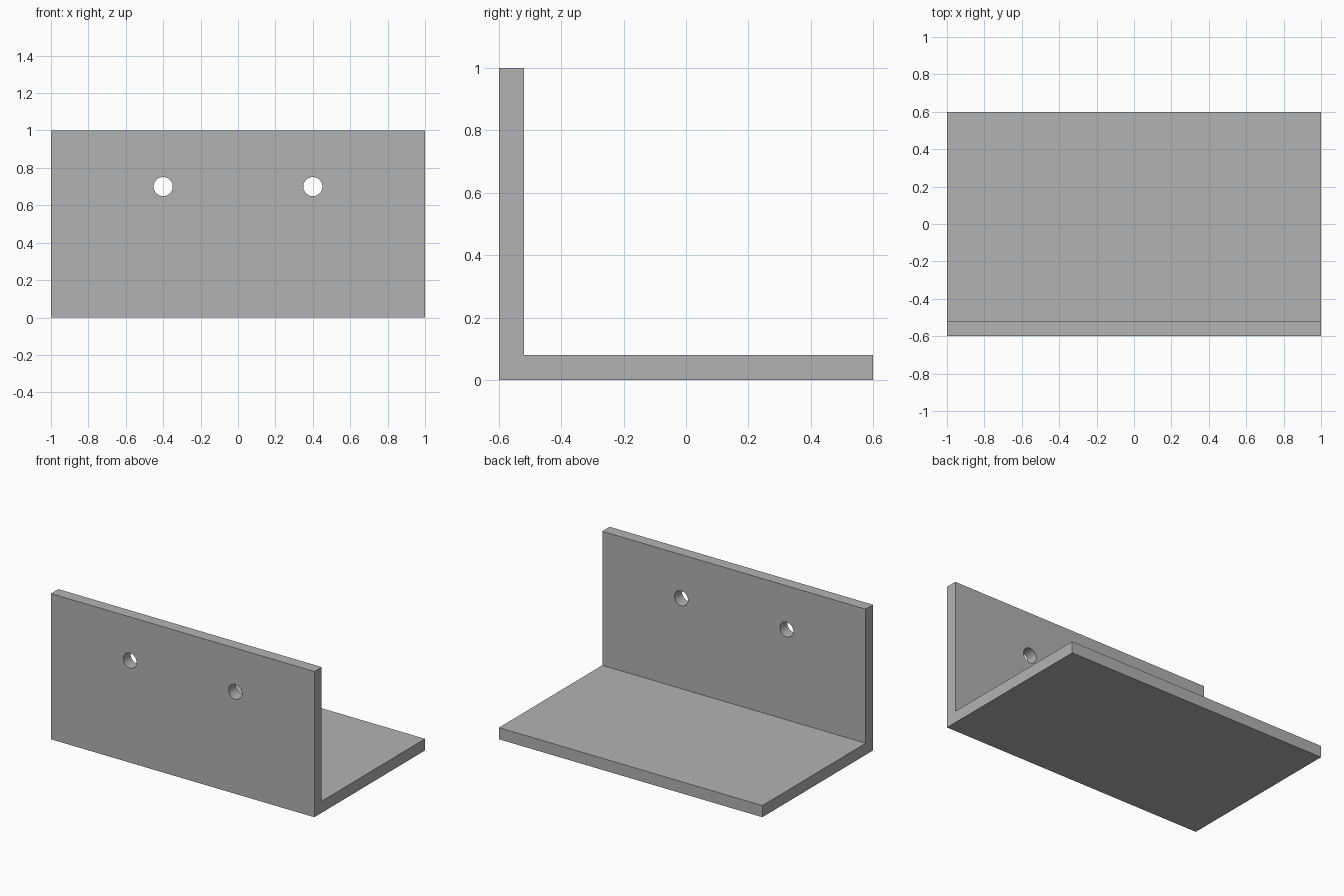
import bpy
import bmesh
import math

WIDTH, DEPTH, HEIGHT, THICK = 2.0, 1.2, 1.0, 0.08
HOLE_X, HOLE_Z, HOLE_RADIUS = 0.4, 0.7, 0.051

cube = bpy.data.objects.get("Cube")
if cube:
    bpy.data.objects.remove(cube, do_unlink=True)

grey = bpy.data.materials.new("plain grey")
grey.use_nodes = True
grey.diffuse_color = (0.448, 0.448, 0.448, 1)
grey.node_tree.nodes["Principled BSDF"].inputs["Base Color"].default_value = grey.diffuse_color

# L-shaped bracket: side profile extruded along its width
front, back = -DEPTH / 2, DEPTH / 2
profile = [(front, 0), (back, 0), (back, THICK),
           (front + THICK, THICK), (front + THICK, HEIGHT), (front, HEIGHT)]
bm = bmesh.new()
face = bm.faces.new([bm.verts.new((-WIDTH / 2, y, z)) for y, z in profile])
extruded = bmesh.ops.extrude_face_region(bm, geom=[face])["geom"]
bmesh.ops.translate(bm, vec=(WIDTH, 0, 0),
                    verts=[v for v in extruded if isinstance(v, bmesh.types.BMVert)])
bmesh.ops.recalc_face_normals(bm, faces=bm.faces)
mesh = bpy.data.meshes.new("angle_bracket")
bm.to_mesh(mesh)
bm.free()
mesh.materials.append(grey)
bracket = bpy.data.objects.new("angle_bracket", mesh)
bpy.context.collection.objects.link(bracket)

# Two round screw holes through the upright plate
for side, name in ((-1, "right"), (1, "left")):
    bpy.ops.mesh.primitive_cylinder_add(
        vertices=48, radius=HOLE_RADIUS, depth=THICK * 3,
        location=(side * HOLE_X, front + THICK / 2, HOLE_Z),
        rotation=(math.pi / 2, 0, 0))
    cutter = bpy.context.object
    cutter.name = name + "_hole_cutter"
    cutter.hide_render = True
    cutter.data.materials.append(grey)
    cut = bracket.modifiers.new(name + "_hole", "BOOLEAN")
    cut.operation = "DIFFERENCE"
    cut.solver = "EXACT"
    cut.object = cutter
    bpy.ops.object.select_all(action="DESELECT")
    bracket.select_set(True)
    bpy.context.view_layer.objects.active = bracket
    bpy.ops.object.modifier_apply(modifier=cut.name)
    bpy.data.objects.remove(cutter, do_unlink=True)

# Smooth hole walls, crisp plate edges
bpy.ops.object.shade_smooth_by_angle(angle=math.radians(30))
